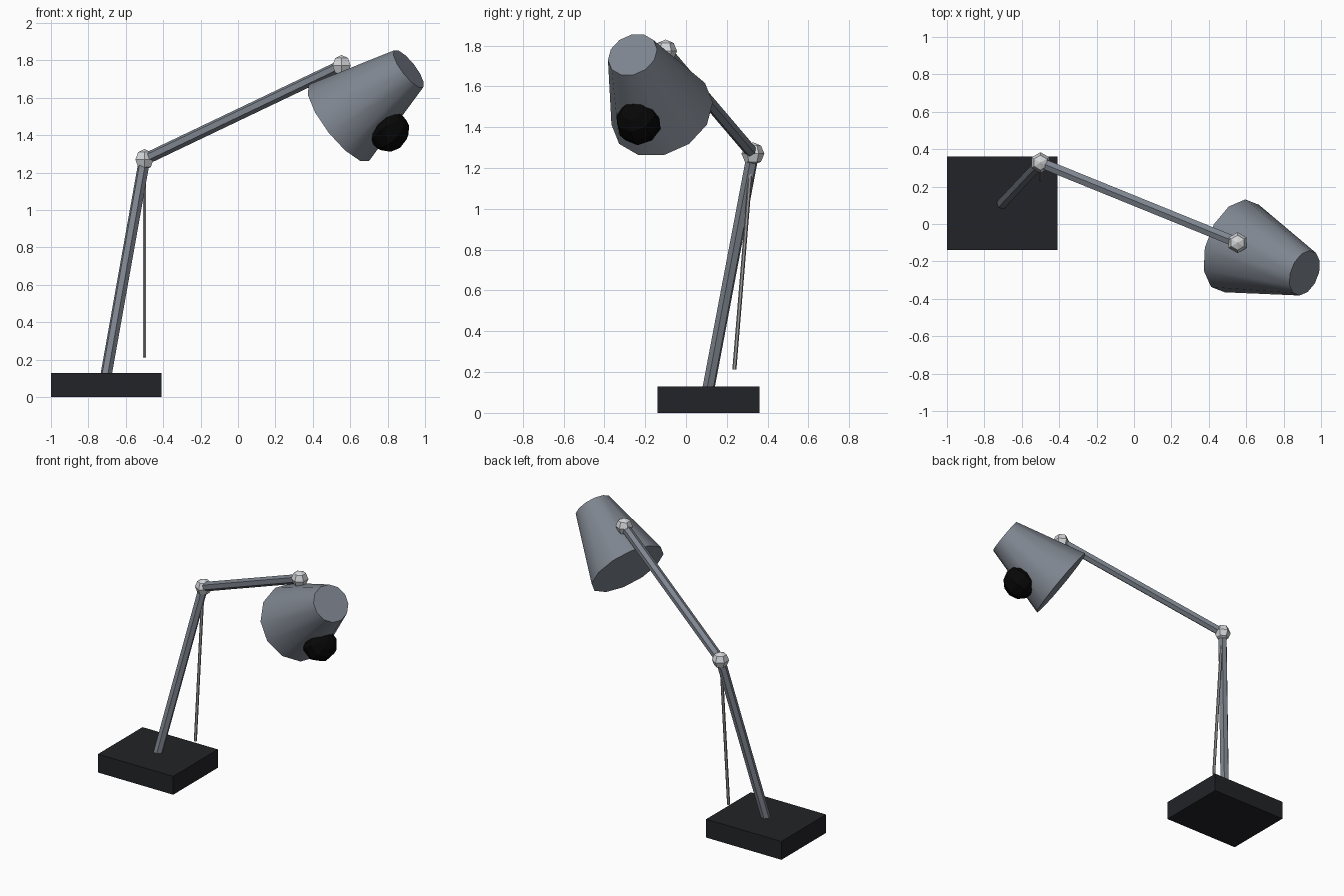
import bpy, bmesh
from math import sin, cos, pi, radians
from mathutils import Vector

if "Cube" in bpy.data.objects:
    bpy.data.objects.remove(bpy.data.objects["Cube"])


def material(name, value):
    m = bpy.data.materials.new(name)
    m.diffuse_color = (*value, 1)
    m.use_nodes = True
    m.node_tree.nodes["Principled BSDF"].inputs["Base Color"].default_value = m.diffuse_color
    return m


DARK = material("dark_base", (0.016, 0.017, 0.020))
GREY = material("grey_metal", (0.21, 0.235, 0.275))
LIGHT = material("light_metal", (0.65, 0.66, 0.68))
ROD = material("rod_metal", (0.35, 0.35, 0.36))
BLACK = material("black", (0.002, 0.002, 0.002))


def finish(name, bm, mat):
    bmesh.ops.recalc_face_normals(bm, faces=bm.faces)
    me = bpy.data.meshes.new(name)
    bm.to_mesh(me)
    bm.free()
    me.materials.append(mat)
    ob = bpy.data.objects.new(name, me)
    bpy.context.collection.objects.link(ob)
    return ob


def lathe(name, origin, axis, profile, sides, phase, mat):
    """Revolve (radius, height) points around an axis; the ends are capped."""
    w = Vector(axis).normalized()
    u = Vector((w.y, -w.x, 0)) if abs(w.z) < 0.999 else Vector((1, 0, 0))
    u.normalize()
    v = w.cross(u)
    o = Vector(origin)
    bm = bmesh.new()
    rings = []
    for r, h in profile:
        if r < 1e-6:
            rings.append([bm.verts.new(o + w * h)] * sides)
            continue
        angles = [radians(phase) + 2 * pi * i / sides for i in range(sides)]
        rings.append([bm.verts.new(o + w * h + r * (u * cos(a) + v * sin(a)))
                      for a in angles])
    for a, b in zip(rings, rings[1:]):
        for i in range(sides):
            j = (i + 1) % sides
            bm.faces.new(list(dict.fromkeys((a[i], a[j], b[j], b[i]))))
    for ring in (rings[0], rings[-1]):
        if ring[0] is not ring[1]:
            bm.faces.new(ring)
    return finish(name, bm, mat)


def bar(name, start, end, r0, r1, sides, phase, mat):
    d = Vector(end) - Vector(start)
    return lathe(name, start, d, [(r0, 0), (r1, d.length)], sides, phase, mat)


def ball(name, centre, axis, r, sides, rings, phase, mat):
    prof = [(r * sin(pi * k / rings), -r * cos(pi * k / rings)) for k in range(rings + 1)]
    return lathe(name, centre, axis, prof, sides, phase, mat)


FOOT = (-0.705, 0.11, 0.12)
ELBOW = (-0.5, 0.328, 1.27)
WRIST = (0.554, -0.10, 1.773)

# Base block
bm = bmesh.new()
bmesh.ops.create_cube(bm, size=1)
for v in bm.verts:
    v.co = (v.co.x * 0.59 - 0.705, v.co.y * 0.50 + 0.11, v.co.z * 0.13 + 0.065)
finish("base", bm, DARK)

# Hexagonal arms and the thin tension rod
bar("lower_arm", FOOT, ELBOW, 0.031, 0.031, 6, 30, GREY)
bar("upper_arm", ELBOW, WRIST, 0.031, 0.031, 6, 30, GREY)
bar("tension_rod", (-0.5, 0.237, 0.213), (-0.5, 0.322, 1.25), 0.01, 0.01, 6, 30, ROD)

# Joints
for label, p in (("elbow_joint", ELBOW), ("head_joint", WRIST)):
    ball(label, p, (0, 0, 1), 0.056, 6, 4, 30, LIGHT)

# Lamp shade: closed tapered cone
RIM, CROWN = Vector((0.54, -0.117, 1.467)), Vector((0.912, -0.262, 1.755))
shade = bar("shade", RIM, CROWN, 0.26, 0.126, 12, 15, GREY)
bpy.context.view_layer.objects.active = shade
shade.select_set(True)
bpy.ops.object.shade_smooth_by_angle(angle=radians(35))

# Bulb below the shade
ball("bulb", (0.805, -0.233, 1.424), CROWN - RIM, 0.113, 8, 6, 0, BLACK)
